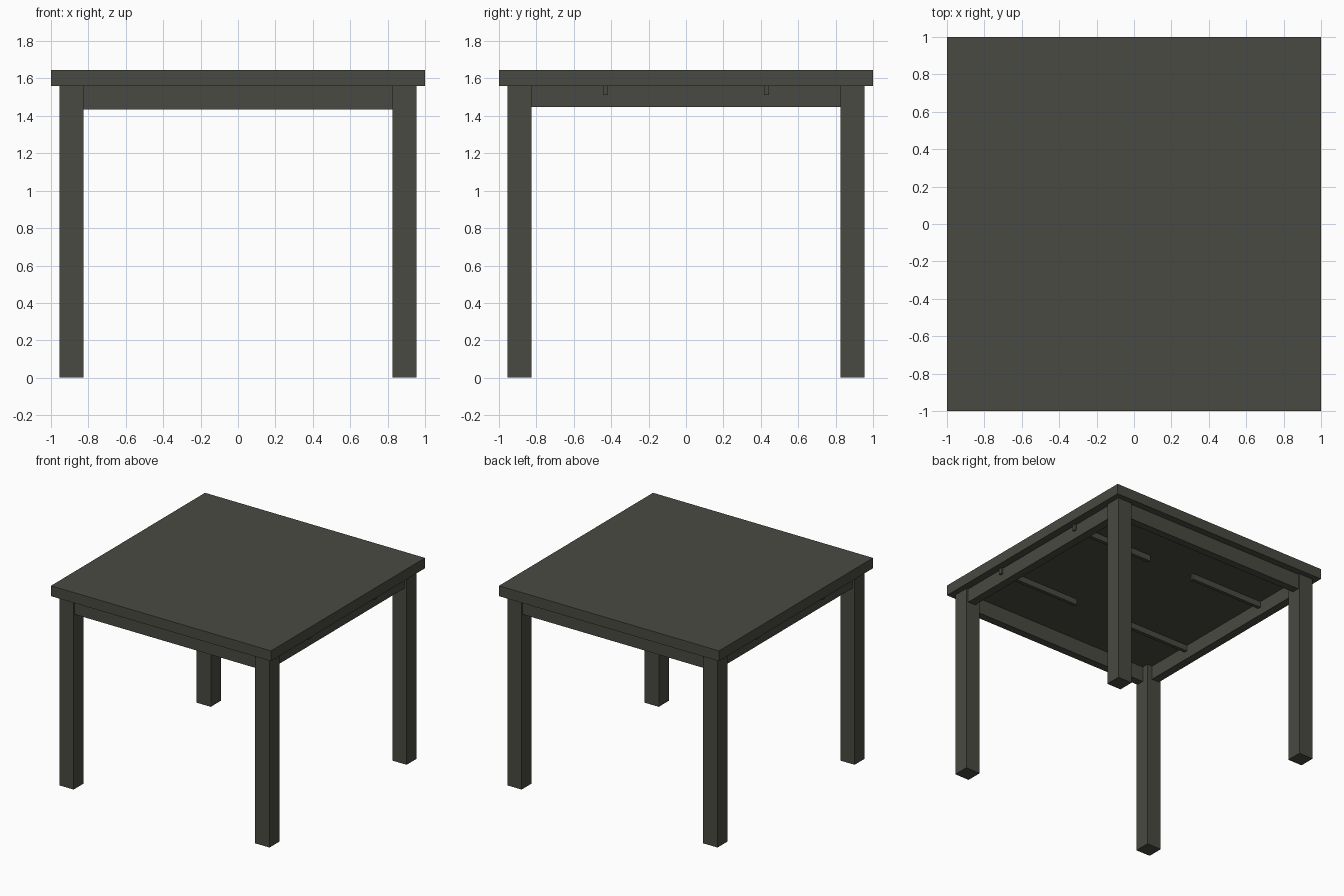
import bpy

if "Cube" in bpy.data.objects:
    bpy.data.objects.remove(bpy.data.objects["Cube"])

# One dark stained wood colour
wood = bpy.data.materials.new("dark_wood")
wood.diffuse_color = (0.068, 0.068, 0.055, 1)
wood.use_nodes = True
wood.node_tree.nodes["Principled BSDF"].inputs["Base Color"].default_value = wood.diffuse_color


def box(name, x, y, z):
    """Box from (min, max) ranges on each axis."""
    bpy.ops.mesh.primitive_cube_add(size=1, location=[sum(r) / 2 for r in (x, y, z)])
    ob = bpy.context.object
    ob.name = name
    ob.scale = [abs(r[1] - r[0]) for r in (x, y, z)]
    bpy.ops.object.transform_apply(location=False, rotation=False, scale=True)
    ob.data.materials.append(wood)
    return ob


TOP_Z, UNDER_Z = 1.645, 1.56
LEG_IN, LEG_OUT = 0.825, 0.955

# Table top
box("table_top", (-1, 1), (-1, 1), (UNDER_Z, TOP_Z))

sides = ((-1, "left"), (1, "right"))
ends = ((-1, "front"), (1, "back"))

for sx, side in sides:
    for sy, end in ends:
        # Square corner legs
        box(f"{end}_{side}_leg", (sx * LEG_IN, sx * LEG_OUT),
            (sy * LEG_IN, sy * LEG_OUT), (0, UNDER_Z))
        # Runners under the top, poking slightly through the side aprons
        box(f"{end}_{side}_runner", (sx * 0.21, sx * 0.953),
            (sy * 0.43 - 0.014, sy * 0.43 + 0.014), (1.512, UNDER_Z))

# Aprons between the legs
for sy, end in ends:
    box(f"{end}_apron", (-LEG_IN, LEG_IN), (sy * 0.88, sy * 0.943), (1.435, UNDER_Z))
for sx, side in sides:
    box(f"{side}_apron", (sx * 0.87, sx * 0.938), (-LEG_IN, LEG_IN), (1.447, UNDER_Z))
